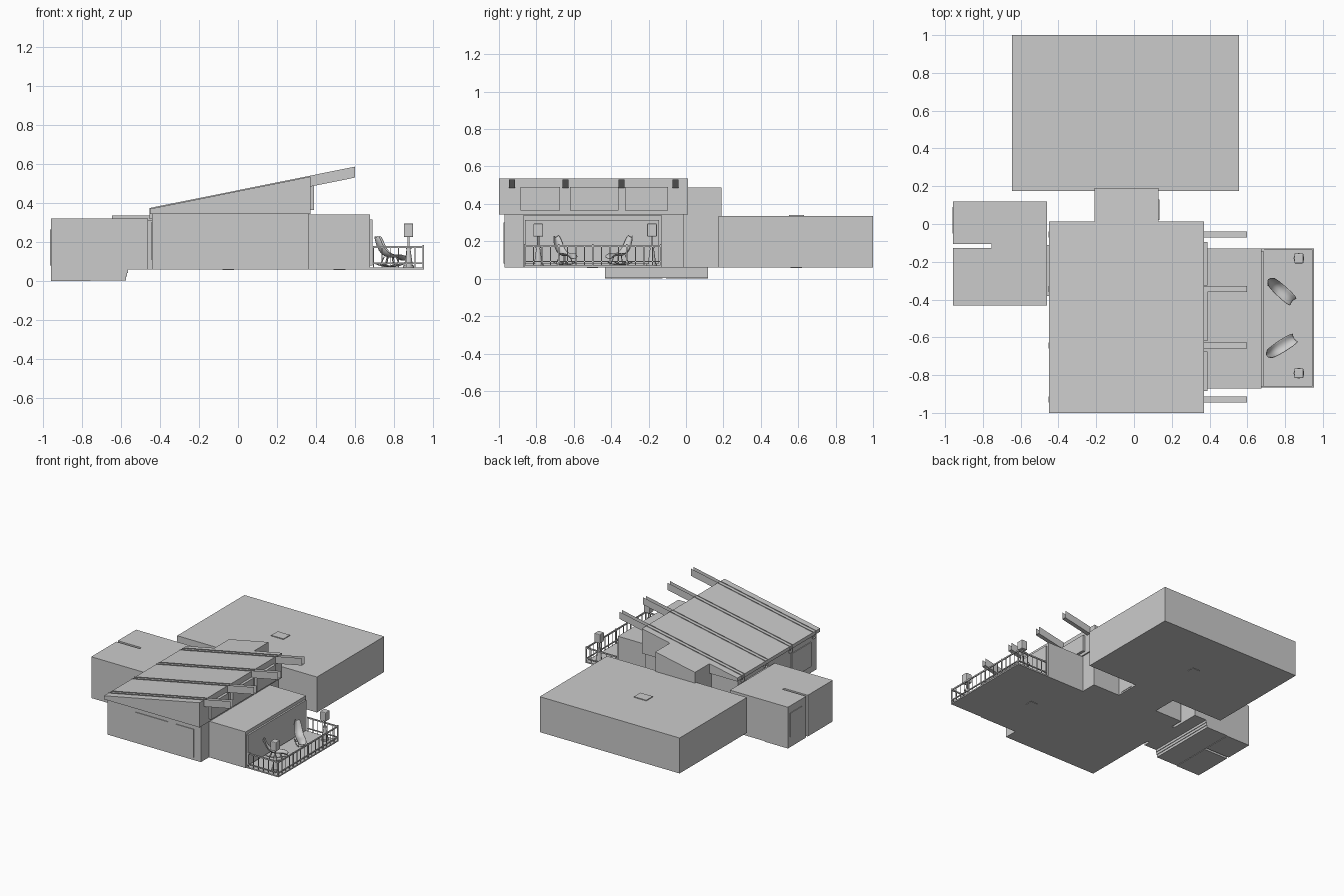
import bpy, bmesh, math
from mathutils import Vector

cube = bpy.data.objects.get("Cube")
if cube:
    bpy.data.objects.remove(cube, do_unlink=True)

GREY = (0.6, 0.6, 0.6, 1)
mat = bpy.data.materials.new("plain grey")
mat.use_nodes = True
mat.diffuse_color = GREY
mat.node_tree.nodes["Principled BSDF"].inputs["Base Color"].default_value = GREY


def make(name, bm, smooth=False):
    mesh = bpy.data.meshes.new(name)
    bm.to_mesh(mesh)
    bm.free()
    mesh.materials.append(mat)
    for p in mesh.polygons:
        p.use_smooth = smooth
    ob = bpy.data.objects.new(name, mesh)
    bpy.context.collection.objects.link(ob)
    return ob


def add_box(bm, x, y, z):
    """Box between the limits given on each axis."""
    verts = bmesh.ops.create_cube(bm, size=1)["verts"]
    for v in verts:
        for i, (lo, hi) in enumerate((x, y, z)):
            v.co[i] = (lo + hi) / 2 + v.co[i] * (hi - lo)


def box(name, x, y, z):
    bm = bmesh.new()
    add_box(bm, x, y, z)
    return make(name, bm)


def prism(name, profile, y):
    """Profile in x and z, extruded along y."""
    bm = bmesh.new()
    face = bm.faces.new([bm.verts.new((px, y[0], pz)) for px, pz in profile])
    out = bmesh.ops.extrude_face_region(bm, geom=[face])
    moved = [g for g in out["geom"] if isinstance(g, bmesh.types.BMVert)]
    bmesh.ops.translate(bm, verts=moved, vec=(0, y[1] - y[0], 0))
    bmesh.ops.recalc_face_normals(bm, faces=bm.faces)
    return make(name, bm)


def rod(bm, a, b, r1, r2=None, sides=8):
    """Straight rod or cone between two points."""
    a, b = Vector(a), Vector(b)
    verts = bmesh.ops.create_cone(bm, cap_ends=True, segments=sides, radius1=r1,
                                  radius2=r1 if r2 is None else r2,
                                  depth=(b - a).length)["verts"]
    turn = (b - a).to_track_quat("Z", "Y")
    for v in verts:
        v.co = turn @ v.co + (a + b) / 2


FLOOR, WALL = 0.06, 0.34
SLOPE = 0.165 / 0.82


def roof_z(x):
    return 0.37 + (x + 0.45) * SLOPE


# Main room with its wedge roof
box("main_room", (-0.44, 0.36), (-0.97, -0.01), (FLOOR, 0.345))
prism("wedge_roof", [(-0.45, 0.343), (0.37, 0.343), (0.37, roof_z(0.37)), (-0.45, roof_z(-0.45))],
      (-1.0, 0.012))

# Open channel rafters that run up the roof and past its high edge
for i, y in enumerate((-0.93, -0.643, -0.345, -0.055)):
    bm = bmesh.new()
    rows = []
    for x in (-0.452, 0.598):
        top = roof_z(x) + 0.005
        rows.append([bm.verts.new((x, y + s * 0.016, z))
                     for s, z in ((-1, top), (-1, top - 0.056), (1, top - 0.056), (1, top))])
    for j in range(3):
        bm.faces.new((rows[0][j], rows[0][j + 1], rows[1][j + 1], rows[1][j]))
    make(f"rafter_{i + 1}", bm)

# High windows under the rafters
for i, y in enumerate(((-0.885, -0.675), (-0.62, -0.36), (-0.325, -0.095))):
    box(f"high_window_{i + 1}", (0.365, 0.39), y, (0.365, 0.49))

# Rear link and large rear hall
prism("rear_link", [(-0.21, FLOOR), (0.13, FLOOR), (0.13, roof_z(0.13)), (-0.21, roof_z(-0.21))],
      (-0.02, 0.19))
box("link_door", (0.125, 0.134), (0.02, 0.13), (FLOOR + 0.01, 0.3))
box("rear_hall", (-0.645, 0.555), (0.175, 1.0), (FLOOR, 0.335))

# Split entrance wing: lower outer floor joined to the house by three steps
steps = [(-0.573, 0.004), (-0.573, 0.023), (-0.568, 0.023), (-0.568, 0.042),
         (-0.563, 0.042), (-0.563, FLOOR)]
prism("entrance_wing", [(-0.755, 0.004)] + steps + [(-0.46, FLOOR), (-0.46, 0.32), (-0.755, 0.32)],
      (-0.432, 0.118))
for name, y in (("entrance_arm_front", (-0.432, -0.126)), ("entrance_arm_back", (-0.106, 0.118))):
    box(name, (-0.957, -0.755), y, (0, 0.32))
box("entrance_passage", (-0.465, -0.435), (-0.38, -0.11), (FLOOR, 0.31))
box("entrance_door", (-0.962, -0.954), (-0.05, 0.09), (0.08, 0.265))

# Side room with a glazed end
box("side_room", (0.34, 0.675), (-0.87, -0.13), (FLOOR, WALL))
box("side_room_window", (0.67, 0.688), (-0.86, -0.145), (0.08, 0.315))

# Windows and doors on the front and left walls
box("front_window", (-0.2, 0.08), (-0.975, -0.968), (0.11, 0.3))
box("front_door", (0.15, 0.3), (-0.975, -0.968), (0.08, 0.3))
box("west_window", (-0.446, -0.438), (-0.9, -0.66), (0.11, 0.3))

# Small hatches on the hall roof and under the floors
box("roof_hatch", (-0.1, 0.005), (0.55, 0.63), (0.333, 0.341))
for i, (x, y, z) in enumerate(((-0.05, 0.59, FLOOR), (0.52, -0.5, FLOOR),
                               (-0.85, -0.28, 0.0045))):
    box(f"floor_hatch_{i + 1}", (x - 0.03, x + 0.03), (y - 0.03, y + 0.03), (z - 0.003, z + 0.002))

# Balcony deck and railing
X0, X1, Y0, Y1 = 0.69, 0.953, -0.865, -0.13
DECK = 0.07
box("balcony_deck", (0.675, X1), (Y0, Y1), (FLOOR, DECK))
bm = bmesh.new()
for z, t in ((0.175, 0.005), (0.092, 0.0035)):
    add_box(bm, (X1 - 0.008, X1), (Y0, Y1), (z - t, z + t))
    for y in (Y0, Y1 - 0.008):
        add_box(bm, (X0, X1), (y, y + 0.008), (z - t, z + t))


def post(x, y, r, top):
    add_box(bm, (x - r, x + r), (y - r, y + r), (DECK, top))


for i in range(17):
    main = i % 4 == 0
    post(X1 - 0.004, Y0 + 0.004 + i * (Y1 - Y0 - 0.008) / 16, 0.004 if main else 0.002,
         0.185 if main else 0.175)
for y in (Y0 + 0.004, Y1 - 0.004):
    for i in range(6):
        post(X0 + 0.004 + i * (X1 - X0 - 0.008) / 6, y, 0.002, 0.175)
make("balcony_railing", bm)


# Rocking loungers: dished shell, legs and two curved runners
def lounger(name, back, front):
    heading = math.atan2(front[1] - back[1], front[0] - back[0])
    mid = ((back[0] + front[0]) / 2, (back[1] + front[1]) / 2, 0)
    spine = [(-0.088, 0.222, 0.012), (-0.08, 0.205, 0.022), (-0.066, 0.17, 0.027),
             (-0.045, 0.138, 0.03), (-0.01, 0.122, 0.032), (0.03, 0.126, 0.032),
             (0.06, 0.122, 0.03), (0.085, 0.105, 0.025)]
    bm = bmesh.new()
    rows = [[bm.verts.new((x + 0.01 * s * s, s * w, z + 0.014 * s * s))
             for s in (-1, -0.6, 0, 0.6, 1)] for x, z, w in spine]
    for a, b in zip(rows, rows[1:]):
        for j in range(4):
            bm.faces.new((a[j], b[j], b[j + 1], a[j + 1]))
    shell = make(name + "_shell", bm, True)
    shell.modifiers.new("thickness", "SOLIDIFY").thickness = 0.006
    shell.modifiers.new("rounding", "SUBSURF").levels = 1

    bm = bmesh.new()
    for side in (-0.024, 0.024):
        path = [(0.07 * t, side, 0.075 + 0.014 * t * t) for t in (-1, -0.6, -0.2, 0.2, 0.6, 1)]
        for a, b in zip(path, path[1:]):
            rod(bm, a, b, 0.003, sides=6)
        for foot, seat in ((-0.045, -0.025), (0.045, 0.03)):
            rod(bm, (foot, side, 0.08), (seat, side * 0.6, 0.125), 0.0025, sides=6)
    for x in (-0.045, 0.045):
        rod(bm, (x, -0.024, 0.08), (x, 0.024, 0.08), 0.0025, sides=6)
    for ob in (shell, make(name + "_runners", bm)):
        ob.location = mid
        ob.rotation_euler.z = heading


lounger("lounger_back", (0.72, -0.3), (0.835, -0.405))
lounger("lounger_front", (0.715, -0.69), (0.84, -0.61))

# Pedestal lamps with square shades
for name, y in (("lamp_back", -0.182), ("lamp_front", -0.79)):
    x = 0.873
    bm = bmesh.new()
    for z0, z1, r0, r1 in ((0.07, 0.08, 0.028, 0.028), (0.08, 0.165, 0.022, 0.01),
                           (0.165, 0.175, 0.014, 0.014), (0.175, 0.23, 0.006, 0.006)):
        rod(bm, (x, y, z0), (x, y, z1), r0, r1, 16)
    make(name + "_stand", bm)
    shade = box(name + "_shade", (x - 0.024, x + 0.024), (y - 0.026, y + 0.026), (0.225, 0.295))
    bevel = shade.modifiers.new("soft corners", "BEVEL")
    bevel.width = 0.005
    bevel.segments = 2
